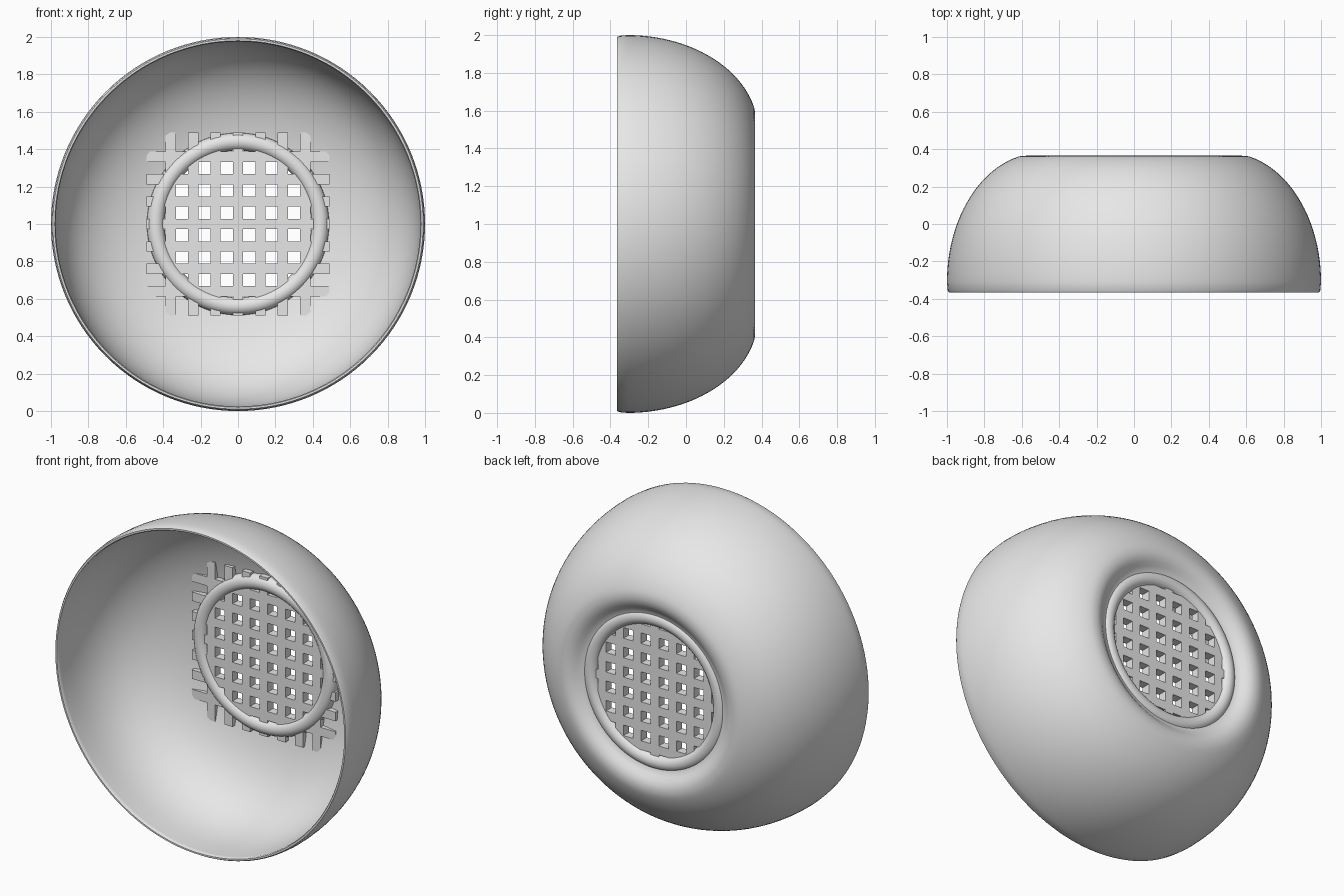
import bpy
import bmesh
import math
from mathutils import Matrix, Vector

cube = bpy.data.objects.get("Cube")
if cube:
    bpy.data.objects.remove(cube, do_unlink=True)

GREY = bpy.data.materials.new("light_grey")
GREY.use_nodes = True
GREY.diffuse_color = (0.8, 0.8, 0.8, 1)
GREY.node_tree.nodes["Principled BSDF"].inputs["Base Color"].default_value = (0.8, 0.8, 0.8, 1)

CENTRE_Z = 1.0


def finish(name, bm, smooth_angle=None):
    """Turn a bmesh into a coloured object."""
    bmesh.ops.recalc_face_normals(bm, faces=bm.faces)
    mesh = bpy.data.meshes.new(name)
    bm.to_mesh(mesh)
    bm.free()
    obj = bpy.data.objects.new(name, mesh)
    bpy.context.collection.objects.link(obj)
    mesh.materials.append(GREY)
    if smooth_angle:
        bpy.ops.object.select_all(action='DESELECT')
        obj.select_set(True)
        bpy.context.view_layer.objects.active = obj
        bpy.ops.object.shade_smooth_by_angle(angle=math.radians(smooth_angle))
    return obj


def lathe(name, profile, steps, smooth_angle):
    """Revolve a closed (radius, y) profile about the front-back axis."""
    bm = bmesh.new()
    rings = []
    for i in range(steps):
        a = 2 * math.pi * i / steps
        rings.append([bm.verts.new((r * math.cos(a), y, CENTRE_Z + r * math.sin(a)))
                      for r, y in profile])
    n = len(profile)
    for i in range(steps):
        here, after = rings[i], rings[(i + 1) % steps]
        for j in range(n):
            k = (j + 1) % n
            bm.faces.new((here[j], here[k], after[k], after[j]))
    return finish(name, bm, smooth_angle)


# Bowl: rounded outside, back lip dipping a little to the opening, flatter inside
def inner_y(r):
    return -0.34 + 0.66 * (1 - (r / 0.975) ** 2.8) ** 0.36


STEPS = 24
rim = [(0.975, -0.358), (0.98, -0.365), (0.99, -0.365), (0.996, -0.355)]
t_end = math.acos(0.24)
outside = []
for i in range(STEPS + 1):
    t = t_end * i / STEPS
    outside.append((0.5 + 0.5 * math.cos(t), -0.31 + 0.69 * math.sin(t)))
back_lip = [(0.6, 0.364), (0.575, 0.365), (0.55, 0.36), (0.525, 0.347),
            (0.505, 0.331), (0.485, 0.318), (0.46, 0.312), (0.43, 0.312)]
inside = []
for i in range(STEPS + 1):
    r = 0.43 + 0.545 * math.sin(math.pi / 2 * i / STEPS)
    inside.append((r, inner_y(min(r, 0.975))))
lathe("bowl", rim + outside + back_lip + inside, 128, 40)

# Round ring framing the opening
TUBE = 0.047
ring = [(0.44 + TUBE * math.cos(2 * math.pi * i / 20),
         0.28 + TUBE * math.sin(2 * math.pi * i / 20)) for i in range(20)]
lathe("grille_ring", ring, 96, 60)

# Crossed square bars whose ends run into the bowl wall
PITCH, WIDTH, DEPTH, LENGTH, BAR_Y = 0.12, 0.055, 0.055, 0.98, 0.277


def bars(name, upright):
    bm = bmesh.new()
    for i in range(-3, 4):
        shift = i * PITCH
        place = Vector((shift, BAR_Y, CENTRE_Z) if upright else (0, BAR_Y, CENTRE_Z + shift))
        size = (WIDTH, DEPTH, LENGTH) if upright else (LENGTH, DEPTH, WIDTH)
        bmesh.ops.create_cube(bm, size=1,
                              matrix=Matrix.Translation(place) @ Matrix.Diagonal((*size, 1)))
    return finish(name, bm)


bars("upright_grille_bars", True)
bars("level_grille_bars", False)
